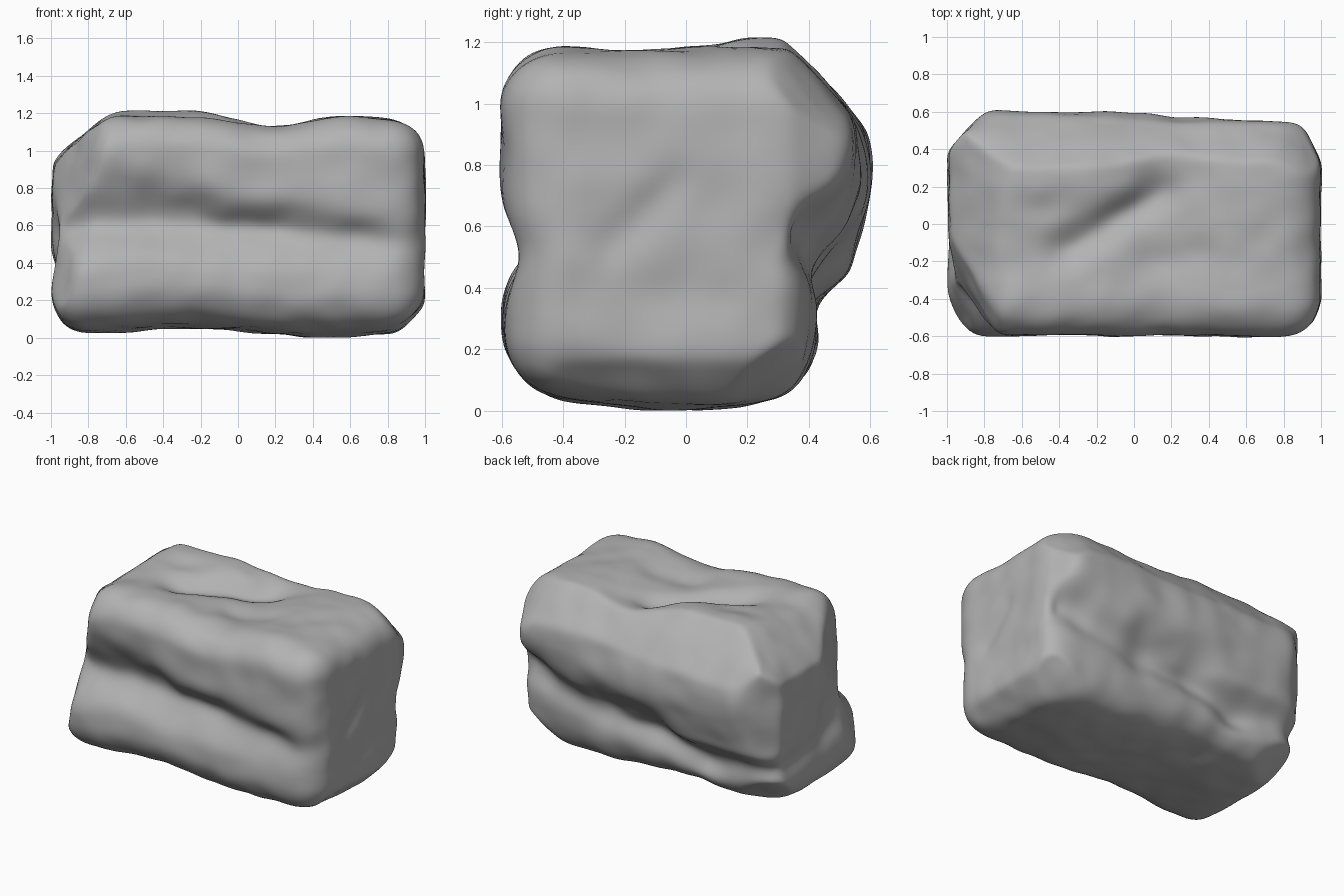
import bpy
import bmesh
from math import exp
from mathutils import Vector, noise

cube = bpy.data.objects.get("Cube")
if cube:
    bpy.data.objects.remove(cube, do_unlink=True)

HALF = Vector((0.995, 0.598, 0.6))
RADIUS = 0.2


def curve(t, points):
    """Smooth interpolation through a short list of (position, value) points."""
    if t <= points[0][0]:
        return points[0][1]
    for (t0, v0), (t1, v1) in zip(points, points[1:]):
        if t <= t1:
            s = (t - t0) / (t1 - t0)
            return v0 + (v1 - v0) * s * s * (3 - 2 * s)
    return points[-1][1]


def rounded_box(u):
    p = Vector(a * b for a, b in zip(u, HALF))
    core = Vector(max(-h + RADIUS, min(h - RADIUS, a)) for a, h in zip(p, HALF))
    return core + (p - core).normalized() * RADIUS + Vector((0, 0, HALF.z))


def segment_distance(p, a, b):
    ab = b - a
    s = max(0, min(1, (p - a).dot(ab) / max(ab.length_squared, 1e-6)))
    return (p - a - ab * s).length


# Uneven outlines of the stone
TOP = [(-1, 1.17), (-0.6, 1.215), (-0.2, 1.205), (0.2, 1.13), (0.55, 1.18), (1, 1.16)]
TOP_DROP = [(-0.4, 0.025), (-0.2, 0.045), (0.05, 0.03), (0.25, 0)]
BOTTOM = [(-1, 0.01), (-0.25, 0.05), (0.4, 0), (1, 0.02)]
BACK = [(0, 0.45), (0.33, 0.46), (0.43, 0.54), (0.72, 0.61), (0.95, 0.58), (1.2, 0.53)]
BACK_LIFT = [(0.3, 0.02), (0.95, 0.14)]
BACK_TAPER = [(-0.65, 1), (0.95, 0.91)]

# Long groove between the upper and lower front masses
GROOVE_Z = [(-1, 0.6), (-0.5, 0.62), (0, 0.59), (1, 0.51)]
GROOVE_DEPTH = [(-1, 0.13), (-0.5, 0.16), (0.1, 0.13), (0.6, 0.09), (1, 0.03)]
OVERHANG = [(-1, 0.25), (-0.4, 0.18), (0, 0.1), (1, 0.09)]

# Broken corners: outward normal and a point on the cut
CHIPS = [
    ((-0.65, 0, 0.76), (-0.99, 0, 0.93)),
    ((-0.87, -0.45, 0.2), (-0.97, -0.15, 0.85)),
    ((-0.7, 0.7, 0), (-0.97, 0.41, 0.5)),
    ((0.88, 0.47, 0), (0.9, 0.52, 0.5)),
    ((0, 0.73, 0.68), (0, 0.31, 1.2)),
    ((0.7, 0, -0.7), (0.98, 0, 0.16)),
    ((0.46, 0.46, -0.76), (0.7, 0.35, 0.07)),
    ((0.6, -0.6, -0.5), (0.9, -0.54, 0.14)),
    ((-0.4, 0.6, -0.7), (-0.75, 0.4, 0.15)),
    ((0.5, 0.6, 0.6), (0.89, 0.38, 1.03)),
]

# Dents and cracks: start, end, width, push
DENTS = [
    ((-0.35, -0.13, 1.18), (0.15, 0.18, 1.14), 0.08, (0, 0, -0.075)),
    ((0.1, -0.2, 1.13), (0.35, -0.17, 1.13), 0.08, (0, 0, -0.02)),
    ((0.9, 0.48, 0.57), (0.3, 0.5, 0.42), 0.09, (0, -0.09, 0)),
    ((0.3, 0.5, 0.42), (-0.1, 0.5, 0.4), 0.09, (0, -0.09, 0)),
    ((-0.1, 0.5, 0.4), (-0.45, 0.46, 0.27), 0.09, (0, -0.07, 0)),
    ((-0.45, 0.46, 0.27), (-0.9, 0.38, 0.32), 0.08, (0.02, -0.06, 0)),
    ((0.25, 0.55, 0.5), (-0.05, 0.55, 0.48), 0.12, (0, -0.05, 0)),
    ((0.93, 0.45, 0.58), (0.82, 0.5, 0.55), 0.12, (-0.03, -0.07, 0)),
    ((0.98, -0.25, 0.53), (0.98, -0.04, 0.74), 0.05, (-0.02, 0, 0)),
    ((0.98, -0.15, 0.38), (0.98, 0.1, 0.36), 0.07, (-0.015, 0, 0)),
    ((-0.9, -0.45, 0.6), (-0.98, -0.2, 0.56), 0.12, (0.05, 0.05, 0)),
    ((-0.98, -0.2, 0.42), (-0.98, 0.3, 0.33), 0.07, (0.03, 0, 0)),
]
chips = [(Vector(n).normalized(), Vector(q)) for n, q in CHIPS]
dents = [(Vector(a), Vector(b), w, Vector(v)) for a, b, w, v in DENTS]


def carve(p):
    # Outlines, with the underside bowed from front to back
    low = curve(p.x, BOTTOM) + 0.18 * p.y * p.y
    high = curve(p.x, TOP) - curve(p.y, TOP_DROP) * curve(-p.x, [(-0.3, 0), (0.1, 1)])
    p.z = low + (high - low) * p.z / (2 * HALF.z)
    if p.y > 0:
        p.y *= curve(p.z - curve(p.x, BACK_LIFT), BACK) * curve(p.x, BACK_TAPER) / HALF.y
    # Front groove, overhang above and a sloping shelf below
    dz = p.z - curve(p.x, GROOVE_Z)
    fall = exp(-(dz / (curve(p.x, OVERHANG) if dz > 0 else 0.14)) ** 2)
    front = curve(-p.y, [(0.3, 0), (0.52, 1)])
    p.y += curve(p.x, GROOVE_DEPTH) * fall * front
    # Dents, then chipped corners
    for a, b, width, push in dents:
        p += push * exp(-(segment_distance(p, a, b) / width) ** 2)
    for normal, point in chips:
        over = (p - point).dot(normal)
        if over > 0:
            p -= normal * over * 0.88
    return p


# Stone body, worn smooth
bm = bmesh.new()
bmesh.ops.create_cube(bm, size=2)
bmesh.ops.subdivide_edges(bm, edges=bm.edges[:], cuts=63, use_grid_fill=True)
for v in bm.verts:
    v.co = carve(rounded_box(v.co))
for _ in range(10):
    bmesh.ops.smooth_vert(bm, verts=bm.verts[:], factor=0.5,
                          use_axis_x=True, use_axis_y=True, use_axis_z=True)

# Weathered surface
bm.normal_update()
bumps = []
for v in bm.verts:
    broad = noise.noise(v.co * 2.6 + Vector((3, 1, 7)))
    fine = noise.noise(v.co * 6)
    bumps.append(v.normal * (0.01 * broad + 0.01 * fine))
for v, bump in zip(bm.verts, bumps):
    v.co += bump

# Rest on the ground
ground = min(v.co.z for v in bm.verts)
bmesh.ops.translate(bm, verts=bm.verts[:], vec=(0, 0, -ground))
bmesh.ops.recalc_face_normals(bm, faces=bm.faces[:])
for f in bm.faces:
    f.smooth = True

mesh = bpy.data.meshes.new("boulder")
bm.to_mesh(mesh)
bm.free()
boulder = bpy.data.objects.new("boulder", mesh)
bpy.context.collection.objects.link(boulder)

# Stone colour
stone = bpy.data.materials.new("stone_grey")
stone.use_nodes = True
colour = (0.45, 0.45, 0.45, 1)
stone.diffuse_color = colour
shader = next(n for n in stone.node_tree.nodes if n.type == "BSDF_PRINCIPLED")
shader.inputs["Base Color"].default_value = colour
shader.inputs["Roughness"].default_value = 0.9
mesh.materials.append(stone)
